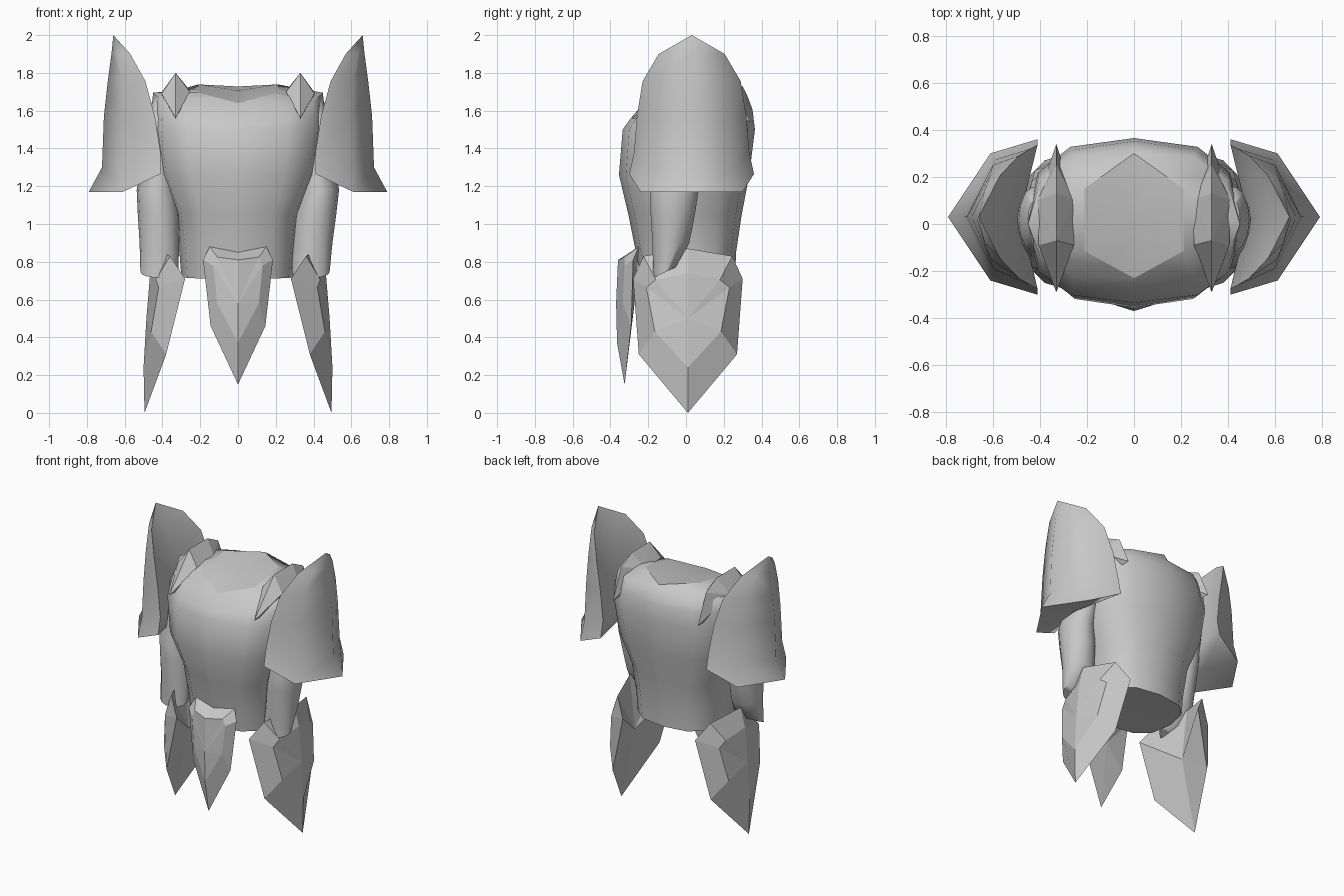
import bpy, bmesh, math
from mathutils import Vector

cube = bpy.data.objects.get("Cube")
if cube:
    bpy.data.objects.remove(cube, do_unlink=True)

GREY = (0.58, 0.58, 0.58, 1.0)
steel = bpy.data.materials.new("plain_grey")
steel.use_nodes = True
steel.diffuse_color = GREY
steel.node_tree.nodes["Principled BSDF"].inputs["Base Color"].default_value = GREY


def finish(name, bm, angle):
    """Turn a bmesh into a named object, smooth below the given angle."""
    bmesh.ops.recalc_face_normals(bm, faces=bm.faces[:])
    mesh = bpy.data.meshes.new(name)
    bm.to_mesh(mesh)
    bm.free()
    mesh.materials.append(steel)
    obj = bpy.data.objects.new(name, mesh)
    bpy.context.scene.collection.objects.link(obj)
    bpy.ops.object.select_all(action='DESELECT')
    obj.select_set(True)
    bpy.context.view_layer.objects.active = obj
    if angle:
        bpy.ops.object.shade_smooth_by_angle(angle=math.radians(angle))


def bridge(bm, low, high):
    n = len(low)
    for i in range(n):
        j = (i + 1) % n
        bm.faces.new((low[i], low[j], high[j], high[i]))


def fan(bm, ring, point):
    tip = bm.verts.new(point)
    for i in range(len(ring)):
        bm.faces.new((ring[i], ring[(i + 1) % len(ring)], tip))


def average(points):
    return sum((Vector(p) for p in points), Vector()) / len(points)


def loft(name, rings, angle, tip=None, sharp_top=False):
    """Skin a stack of rings; the last end may close on a tip."""
    bm = bmesh.new()
    loops = [[bm.verts.new(p) for p in ring] for ring in rings]
    for low, high in zip(loops, loops[1:]):
        bridge(bm, low, high)
    fan(bm, loops[0], average(rings[0]))
    fan(bm, loops[-1], tip or average(rings[-1]))
    if sharp_top:
        top = loops[-1]
        for i in range(len(top)):
            bm.edges.get((top[i - 1], top[i])).smooth = False
    finish(name, bm, angle)


def power(value, p):
    return math.copysign(abs(value) ** p, value)


# Torso: z, half width, front depth, back depth, drop at the front, squareness
torso_rows = [
    (0.72, 0.30, 0.24, 0.26, 0.01, 0.78), (0.85, 0.31, 0.265, 0.265, 0, 0.78),
    (1.05, 0.335, 0.305, 0.295, 0, 0.78), (1.26, 0.425, 0.355, 0.335, 0, 0.76),
    (1.50, 0.455, 0.335, 0.365, 0, 0.75), (1.62, 0.455, 0.30, 0.352, 0.07, 0.8),
    (1.695, 0.45, 0.25, 0.325, 0.085, 0.84),
]


def torso_ring(z, half, front, back, drop, p):
    ring = []
    for i in range(12):
        a = math.radians(30 * i + 30)
        y = power(math.sin(a), p)
        ring.append(Vector((half * power(math.cos(a), p),
                            y * (back if y > 0 else front),
                            z - drop * max(0, -y) - drop * 0.2 * max(0, y))))
    return ring


# The neck opening is a flat-topped hexagon
neck = torso_ring(1.75, 0.243, 0.23, 0.30, 0.11, 1)
for i in range(1, 12, 2):
    neck[i] = (neck[i - 1] + neck[(i + 1) % 12]) / 2
loft("torso", [torso_ring(*row) for row in torso_rows] + [neck], 60,
     sharp_top=True)


# Arms: x, y, z, x radius, y radius
arm_rows = [
    (0.385, -0.11, 0.745, 0.10, 0.065), (0.395, -0.08, 0.90, 0.105, 0.10),
    (0.41, -0.07, 1.05, 0.11, 0.12), (0.43, -0.06, 1.18, 0.105, 0.13),
    (0.42, 0.0, 1.40, 0.08, 0.14), (0.42, 0.02, 1.56, 0.07, 0.14),
    (0.42, 0.02, 1.66, 0.03, 0.08),
]


def arm(name, side, spread):
    rings = []
    for x, y, z, rx, ry in arm_rows:
        x += spread * max(0, 1.2 - z)
        ring = []
        for i in range(14):
            a = math.tau * i / 14
            ring.append((side * (x + rx * math.cos(a)), y + ry * math.sin(a),
                         z + (0.03 * math.sin(a) if z < 0.8 else 0)))
        rings.append(ring)
    loft(name, rings, 60)


# Shoulder guards: edge point, middle point, outer point, inner wall x
guard_rows = [
    ((0.41, 0.33, 1.265), (0.61, 0.27, 1.17), (0.79, 1.17), 0.48),
    ((0.41, 0.305, 1.38), (0.60, 0.24, 1.30), (0.72, 1.30), 0.485),
    ((0.44, 0.29, 1.57), (0.60, 0.22, 1.56), (0.71, 1.57), 0.51),
    ((0.49, 0.26, 1.755), (0.61, 0.18, 1.75), (0.69, 1.75), 0.55),
    ((0.57, 0.175, 1.90), (0.635, 0.11, 1.90), (0.67, 1.90), 0.61),
]
MID = 0.03


def shoulder_guard(name, side):
    rings = []
    for (ex, ey, ez), (mx, my, mz), (ox, oz), wall in guard_rows:
        ring = [(ex, MID - ey, ez), (mx, MID - my, mz), (ox, MID, oz),
                (mx, MID + my, mz), (ex, MID + ey, ez), (wall, MID, ez)]
        rings.append([(side * x, y, z) for x, y, z in ring])
    loft(name, rings, 75, (side * 0.66, MID, 2.0))


# Faceted plates: half outlines given as (width, outward depth, height)
def plate(name, outline, panel, crown, back, place):
    def whole(half):
        return half + [(-w, d, z) for w, d, z in half[-2:0:-1]]
    bm = bmesh.new()
    outer = [bm.verts.new(place(*p)) for p in whole(outline)]
    inner = [bm.verts.new(place(*p)) for p in whole(panel)]
    bridge(bm, outer, inner)
    fan(bm, inner, place(*crown))
    fan(bm, outer, place(*back))
    finish(name, bm, 0)


thigh_outline = [(0, 0.43, 0.87), (0.235, 0.36, 0.83), (0.29, 0.28, 0.71),
                 (0.26, 0.38, 0.31), (0, 0.495, 0.0)]
thigh_panel = [(0, 0.465, 0.74), (0.17, 0.435, 0.705), (0.22, 0.42, 0.665),
               (0.175, 0.46, 0.43), (0, 0.50, 0.24)]
tassel_outline = [(0, 0.27, 0.85), (0.15, 0.25, 0.88), (0.185, 0.28, 0.81),
                  (0.145, 0.29, 0.46), (0, 0.325, 0.15)]
tassel_panel = [(0, 0.36, 0.81), (0.11, 0.325, 0.825), (0.13, 0.325, 0.78),
                (0.11, 0.335, 0.58), (0, 0.365, 0.37)]
plate("front_waist_plate", tassel_outline, tassel_panel, (0, 0.37, 0.58),
      (0, 0.27, 0.6), lambda w, d, z: (w, -d, z))


# Shoulder crests: faceted ridges running front to back
crest_points = [
    (0.33, -0.29, 1.56), (0.33, -0.07, 1.80), (0.33, 0.13, 1.80),
    (0.33, 0.25, 1.74), (0.33, 0.34, 1.54), (0.41, 0.10, 1.69),
    (0.405, -0.09, 1.69), (0.25, 0.10, 1.70), (0.255, -0.09, 1.70),
    (0.33, 0.0, 1.56),
]


def crest(name, side):
    bm = bmesh.new()
    for x, y, z in crest_points:
        bm.verts.new((side * x, y, z))
    bmesh.ops.convex_hull(bm, input=bm.verts[:])
    finish(name, bm, 0)


for label, side, spread in (("left", 1, 0), ("right", -1, 0.07)):
    arm(label + "_arm", side, spread)
    shoulder_guard(label + "_shoulder_guard", side)
    crest(label + "_shoulder_crest", side)
    plate(label + "_thigh_plate", thigh_outline, thigh_panel,
          (0, 0.485, 0.5), (0, 0.39, 0.5),
          lambda w, d, z, s=side: (s * d, 0.01 + w, z))
